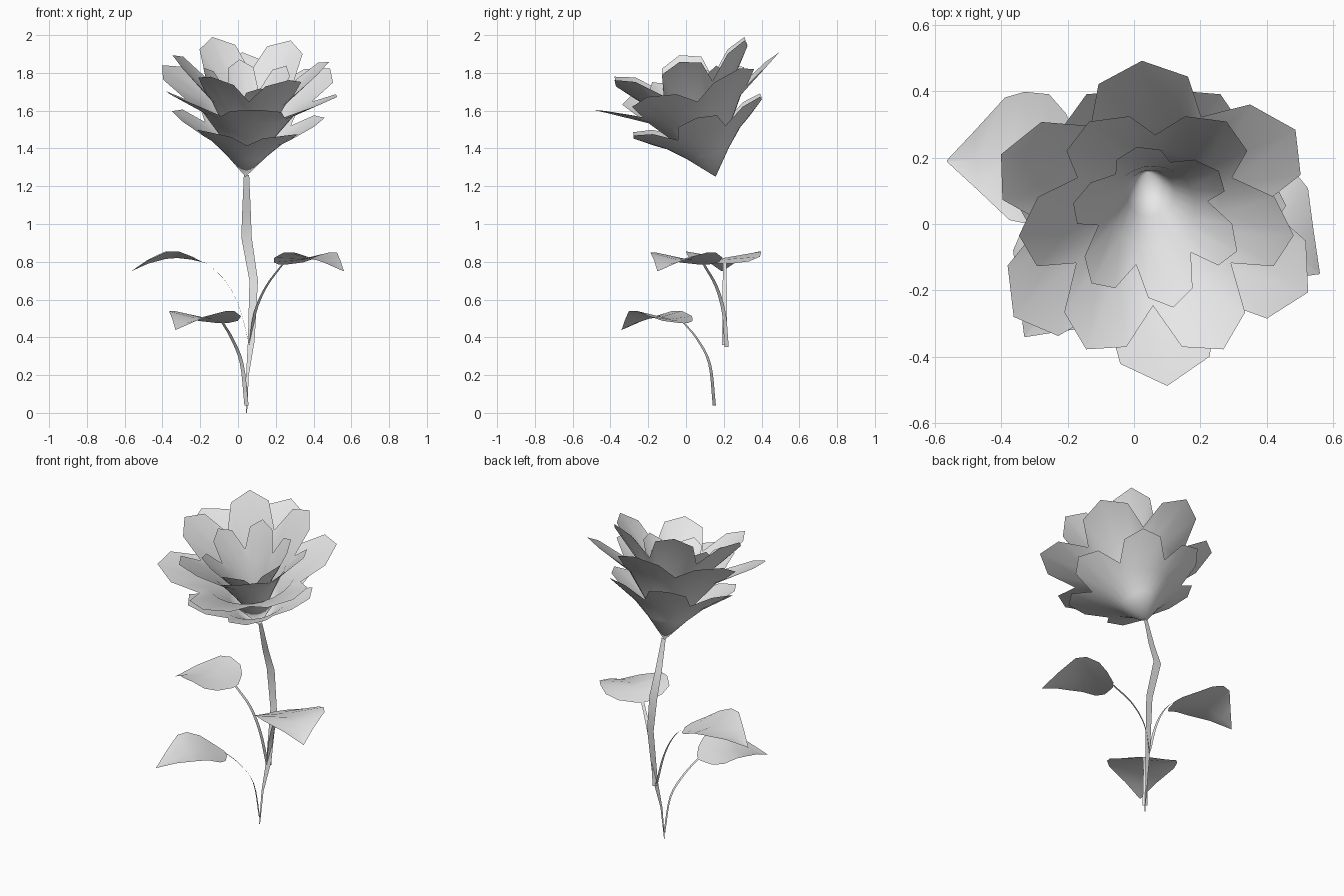
import bpy
from math import sin, cos, radians
from mathutils import Vector, Matrix

if "Cube" in bpy.data.objects:
    bpy.data.objects.remove(bpy.data.objects["Cube"], do_unlink=True)

# Single matte colour
grey = bpy.data.materials.new("light_grey")
grey.use_nodes = True
grey.diffuse_color = (0.8, 0.8, 0.8, 1)
grey.node_tree.nodes["Principled BSDF"].inputs["Base Color"].default_value = (0.8, 0.8, 0.8, 1)


def add_object(name, verts, faces):
    mesh = bpy.data.meshes.new(name)
    mesh.from_pydata([tuple(v) for v in verts], [], faces)
    mesh.materials.append(grey)
    mesh.shade_smooth()
    obj = bpy.data.objects.new(name, mesh)
    bpy.context.collection.objects.link(obj)


def grid_faces(rows, cols):
    return [(r * cols + c, r * cols + c + 1, (r + 1) * cols + c + 1, (r + 1) * cols + c)
            for r in range(rows - 1) for c in range(cols - 1)]


# Petal cups: six pointed lobes each, all sharing one tilted base point
BASE = Vector((0.04, 0.157, 1.25))
TILT = Matrix.Rotation(radians(2.5), 3, "Y") @ Matrix.Rotation(radians(17), 3, "X")
LOBES = 6


def petal_cup(name, radius, height, phase, flare):
    # angle offset, radius factor, height factor for valley, shoulder, tip, shoulder
    outline = [(-30, 0.65, flare + 0.3 * (1 - flare)), (-17, 0.9, 0.94), (0, 1.0, 1.0), (17, 0.9, 0.94)]
    # radius and height factors of the round lower rings; flare bends the petals outward
    lower_rings = [(0.28, 0.6 * flare), (0.5, flare)]
    angles = [(radians(phase + lobe * 360 / LOBES + offset), rf, hf)
              for lobe in range(LOBES) for offset, rf, hf in outline]
    n = len(angles)
    verts = [Vector()]
    for ring_r, ring_h in lower_rings:
        verts += [Vector((cos(a) * ring_r * radius, sin(a) * ring_r * radius, ring_h * height))
                  for a, rf, hf in angles]
    verts += [Vector((cos(a) * rf * radius, sin(a) * rf * radius, hf * height)) for a, rf, hf in angles]
    faces = []
    for i in range(n):
        j = (i + 1) % n
        faces.append((0, 1 + j, 1 + i))
        for ring in (1, 1 + n):
            faces.append((ring + i, ring + j, ring + n + j, ring + n + i))
    add_object(name, [BASE + TILT @ v for v in verts], faces)


petal_cup("inner_petals", 0.26, 0.57, 43, 0.64)
petal_cup("middle_petals", 0.415, 0.655, 0, 0.66)
petal_cup("outer_petals", 0.515, 0.53, 35, 0.71)
petal_cup("lower_petals", 0.405, 0.345, 0, 0.62)


# Flat ribbon stems
def smooth_path(points, steps=4):
    pts = [Vector(p) for p in points]
    pts = [pts[0] * 2 - pts[1]] + pts + [pts[-1] * 2 - pts[-2]]
    path = []
    for i in range(1, len(pts) - 2):
        a, b, c, d = pts[i - 1:i + 3]
        for s in range(steps):
            t = s / steps
            path.append(0.5 * (2 * b + (c - a) * t + (2 * a - 5 * b + 4 * c - d) * t * t
                               + (3 * b - a - 3 * c + d) * t ** 3))
    return path + [pts[-2]]


def ribbon(name, path, widths, across):
    verts = []
    for p, w in zip(path, widths):
        verts += [p - across * w / 2, p + across * w / 2]
    add_object(name, verts, grid_faces(len(path), 2))


stem = [(0.045, 0.15, 0), (0.05, 0.172, 0.2), (0.07, 0.205, 0.38), (0.083, 0.235, 0.7),
        (0.045, 0.26, 0.93), (0.045, 0.21, 1.07), (0.045, 0.157, 1.26)]
ribbon("main_stem", [Vector(p) for p in stem],
       [0.006, 0.014, 0.035, 0.045, 0.055, 0.045, 0.028], Vector((1, 0, 0)))


# Leaves: shallow V section, arched midrib, pointed tip
def leaf(name, base, tip):
    base, tip = Vector(base), Vector(tip)
    along = tip - base
    along.z = 0
    across = Vector((-along.y, along.x, 0)).normalized()
    # position along the leaf, half width, midrib rise, edge lift
    stations = [(0, 0.03, 0, 0), (0.1, 0.13, 0.012, 0), (0.22, 0.19, 0.022, 0.015),
                (0.4, 0.2, 0.03, 0.035), (0.55, 0.185, 0.025, 0.038),
                (0.78, 0.09, 0.0, 0.02), (1, 0.002, tip.z - base.z, 0)]
    verts = []
    for t, half, rise, lift in stations:
        for side in (-1, 0, 1):
            p = base + along * t + across * half * side
            verts.append(p + Vector((0, 0, rise + lift * abs(side))))
    add_object(name, verts, grid_faces(len(stations), 3))
    return across


def branch_and_leaf(name, points, tip):
    across = leaf(name + "_leaf", points[-1], tip)
    path = smooth_path(points)
    last = len(path) - 1
    ribbon(name + "_branch", path, [0.028 - 0.01 * i / last for i in range(last + 1)], across)


branch_and_leaf("left_side", [(0.065, 0.215, 0.35), (0.09, 0.2, 0.53), (0.15, 0.16, 0.67),
                              (0.235, 0.095, 0.785)], (0.56, -0.15, 0.75))
branch_and_leaf("right_side", [(0.06, 0.205, 0.36), (0.01, 0.205, 0.55), (-0.06, 0.205, 0.69),
                               (-0.16, 0.205, 0.79)], (-0.565, 0.19, 0.75))
branch_and_leaf("front", [(0.045, 0.15, 0.04), (0.02, 0.125, 0.26), (-0.03, 0.06, 0.39),
                          (-0.08, -0.01, 0.475)], (-0.33, -0.34, 0.44))
